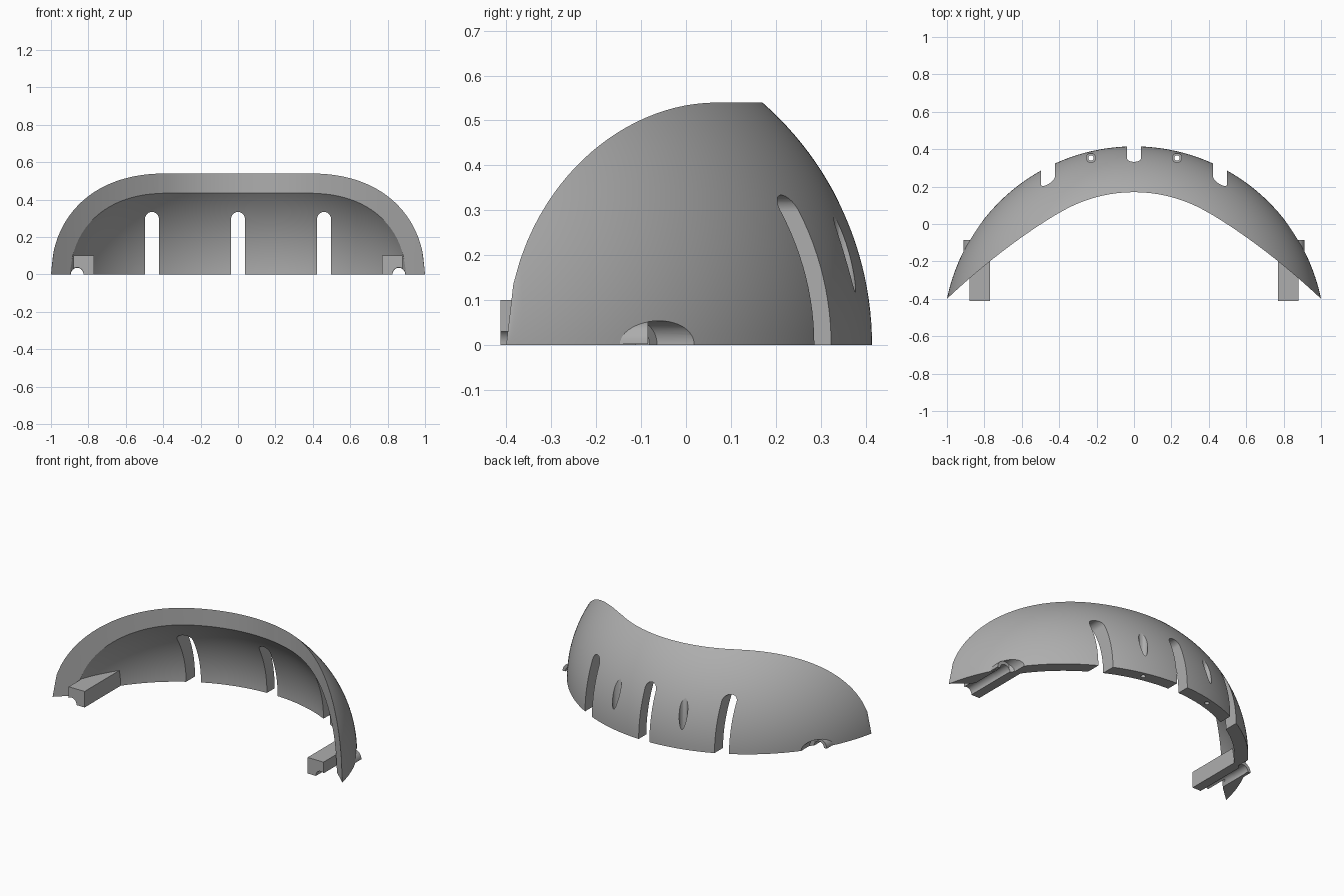
import bpy, bmesh, math
from mathutils import Vector

cube = bpy.data.objects.get("Cube")
if cube:
    bpy.data.objects.remove(cube, do_unlink=True)

AXIS_Y = -0.606            # vertical axis the dome turns about
R_BASE = 1.021             # outer radius at the floor
R_ARC = 0.718              # radius of the outer dome profile
WALL = 0.076               # shell thickness
R_MIN = 0.776              # radius of the top opening
R_MID = R_BASE - R_ARC     # centre of the profile arc

grey = bpy.data.materials.new("plain grey")
grey.use_nodes = True
colour = (0.42, 0.42, 0.42, 1)
grey.diffuse_color = colour
grey.node_tree.nodes["Principled BSDF"].inputs["Base Color"].default_value = colour


def finish(name, bm, cutter=False):
    bmesh.ops.remove_doubles(bm, verts=bm.verts, dist=1e-5)
    bmesh.ops.recalc_face_normals(bm, faces=bm.faces)
    mesh = bpy.data.meshes.new(name)
    bm.to_mesh(mesh)
    bm.free()
    obj = bpy.data.objects.new(name, mesh)
    bpy.context.collection.objects.link(obj)
    mesh.materials.append(grey)
    if cutter:
        obj.hide_render = True
    return obj


def prism(name, outline, direction, cutter=False):
    """Extrude a flat outline of 3D points along a direction."""
    bm = bmesh.new()
    face = bm.faces.new([bm.verts.new(p) for p in outline])
    made = bmesh.ops.extrude_face_region(bm, geom=[face])["geom"]
    verts = [g for g in made if isinstance(g, bmesh.types.BMVert)]
    bmesh.ops.translate(bm, verts=verts, vec=Vector(direction))
    return finish(name, bm, cutter)


def arc(cx, cz, r, y, steps=24):
    """Upper half circle in the xz plane."""
    return [(cx + r * math.cos(math.pi * i / steps), y,
             cz + r * math.sin(math.pi * i / steps)) for i in range(steps + 1)]


def arch(name, cx, cz, r, y0, y1, floor=-0.1):
    """Round-topped cutter running along y."""
    pts = arc(cx, cz, r, y0) + [(cx - r, y0, floor), (cx + r, y0, floor)]
    return prism(name, pts, (0, y1 - y0, 0), True)


def bore(name, x, y, r, z0, z1):
    pts = [(x + r * math.cos(math.tau * i / 24), y + r * math.sin(math.tau * i / 24), z0)
           for i in range(24)]
    return prism(name, pts, (0, 0, z1 - z0), True)


def cut(obj, cutters):
    bpy.context.view_layer.objects.active = obj
    for c in cutters:
        mod = obj.modifiers.new("cut", 'BOOLEAN')
        mod.operation = 'DIFFERENCE'
        mod.solver = 'EXACT'
        mod.object = c
        bpy.ops.object.modifier_apply(modifier=mod.name)


def smooth(obj):
    bpy.ops.object.select_all(action='DESELECT')
    obj.select_set(True)
    bpy.context.view_layer.objects.active = obj
    bpy.ops.object.shade_smooth_by_angle(angle=math.radians(30))


def front_wall(x):
    """Plan position of the vertical front edge."""
    a = abs(x)
    if a <= 0.4:
        return math.sqrt(R_MIN ** 2 - a * a)
    y = 0.06 - 0.699 * (a - 0.4) - 0.288 * (a - 0.4) * (a - 0.765)
    return y - AXIS_Y


def profile(r_wall, radius, n=24):
    """Points (r, z) on a dome arc from the front wall down to the floor."""
    reach = min(1, (r_wall - R_MID) / radius)
    top = math.acos(reach)
    if reach == 1:
        return [(r_wall, 0)] * (n + 1)
    return [(R_MID + radius * math.cos(top * (1 - i / n)),
             radius * math.sin(top * (1 - i / n))) for i in range(n + 1)]


# Curved shell: a closed section at each step round the axis
bm = bmesh.new()
columns = []
STEPS = 60
for k in range(-STEPS, STEPS + 1):
    x = k / STEPS
    d = front_wall(x)
    r_wall, ang = min(math.hypot(x, d), R_BASE), math.atan2(x, d)
    ring = profile(r_wall, R_ARC) + profile(r_wall, R_ARC - WALL)[::-1]
    columns.append([bm.verts.new((r * math.sin(ang), AXIS_Y + r * math.cos(ang), z))
                    for r, z in ring])
for a, b in zip(columns, columns[1:]):
    for i in range(len(a)):
        j = (i + 1) % len(a)
        bm.faces.new((a[i], a[j], b[j], b[i]))
shell = finish("curved_shell", bm)

# Vertical slots through the back
cutters = [arch("slot_cutter", x, 0.297, 0.037, 0.0, 0.6) for x in (-0.46, 0, 0.46)]

CH_X, CH_R, BOSS_R, BOSS_END = 0.86, 0.033, 0.052, -0.085
for side, label in ((-1, "right"), (1, "left")):
    # Screw holes with wider recesses above
    cutters.append(bore("screw_hole_cutter", side * 0.23, 0.353, 0.014, -0.1, 0.6))
    cutters.append(bore("recess_cutter", side * 0.23, 0.353, 0.025, 0.1, 0.6))
    # Channel through the side and its wider outlet
    channel = arch("channel_cutter", side * CH_X, 0.004, CH_R, -0.6, 0.2)
    cutters.append(channel)
    cutters.append(arch("outlet_cutter", side * CH_X, 0.002, BOSS_R, BOSS_END, 0.2))

    # Mounting block ending inside the shell
    plan = [(0.77, -0.413), (0.88, -0.413), (0.88, -0.13), (0.77, -0.03)]
    block = prism(label + "_mounting_block", [(side * x, y, 0) for x, y in plan], (0, 0, 0.1))
    cut(block, [channel])
    smooth(block)

    # Half-round sleeve showing outside the shell
    ring = arc(side * CH_X, 0.002, BOSS_R, -0.2) + arc(side * CH_X, 0.002, CH_R, -0.2)[::-1]
    smooth(prism(label + "_channel_sleeve", ring, (0, BOSS_END + 0.2, 0)))

cut(shell, cutters)
smooth(shell)
for c in cutters:
    bpy.data.objects.remove(c, do_unlink=True)
